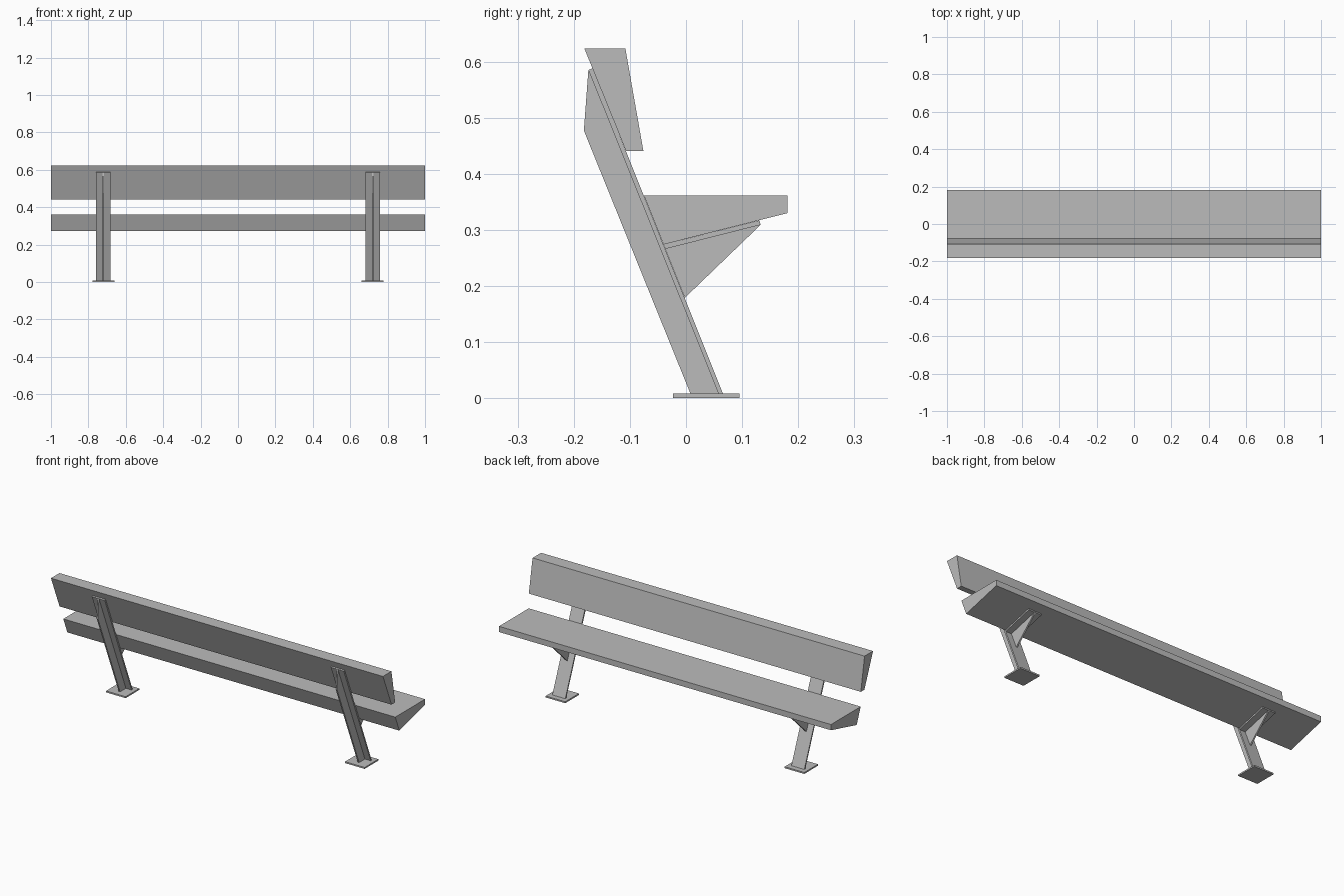
import bpy
import bmesh

cube = bpy.data.objects.get("Cube")
if cube:
    bpy.data.objects.remove(cube, do_unlink=True)

# Single plain grey
grey = bpy.data.materials.new("plain_grey")
grey.use_nodes = True
colour = (0.5, 0.5, 0.5, 1)
grey.diffuse_color = colour
grey.node_tree.nodes["Principled BSDF"].inputs["Base Color"].default_value = colour


def extrude_profile(name, profile, x, width):
    """Extrude a side outline of (y, z) points along x, centred on x."""
    bm = bmesh.new()
    face = bm.faces.new([bm.verts.new((x - width / 2, y, z)) for y, z in profile])
    result = bmesh.ops.extrude_face_region(bm, geom=[face])
    moved = [v for v in result["geom"] if isinstance(v, bmesh.types.BMVert)]
    bmesh.ops.translate(bm, verts=moved, vec=(width, 0, 0))
    bmesh.ops.recalc_face_normals(bm, faces=bm.faces)
    mesh = bpy.data.meshes.new(name)
    bm.to_mesh(mesh)
    bm.free()
    mesh.materials.append(grey)
    obj = bpy.data.objects.new(name, mesh)
    bpy.context.collection.objects.link(obj)
    return obj


# Long beams
extrude_profile("backrest", [(-0.181, 0.623), (-0.108, 0.623), (-0.076, 0.441), (-0.107, 0.441)], 0, 2)
extrude_profile("seat", [(-0.075, 0.361), (0.181, 0.361), (0.181, 0.33), (-0.04, 0.274)], 0, 2)

# Steel supports: outline and width of each plate
PLATE = 0.008
FLANGE = 0.078
support_parts = {
    "foot_plate": ([(-0.023, 0), (0.095, 0), (0.095, PLATE), (-0.023, PLATE)], 0.118),
    "post_flange": ([(0.058, 0.008), (0.066, 0.008), (-0.166, 0.588), (-0.174, 0.585)], FLANGE),
    "post_web": ([(0.008, 0.008), (0.058, 0.008), (-0.174, 0.585), (-0.182, 0.477)], PLATE),
    "seat_flange": ([(-0.037, 0.266), (0.133, 0.309), (0.131, 0.317), (-0.04, 0.274)], FLANGE),
    "seat_gusset": ([(-0.037, 0.266), (-0.002, 0.179), (0.133, 0.309)], PLATE),
}
for side, x in (("left", 0.72), ("right", -0.72)):
    for part, (profile, width) in support_parts.items():
        extrude_profile(f"{side}_{part}", profile, x, width)
